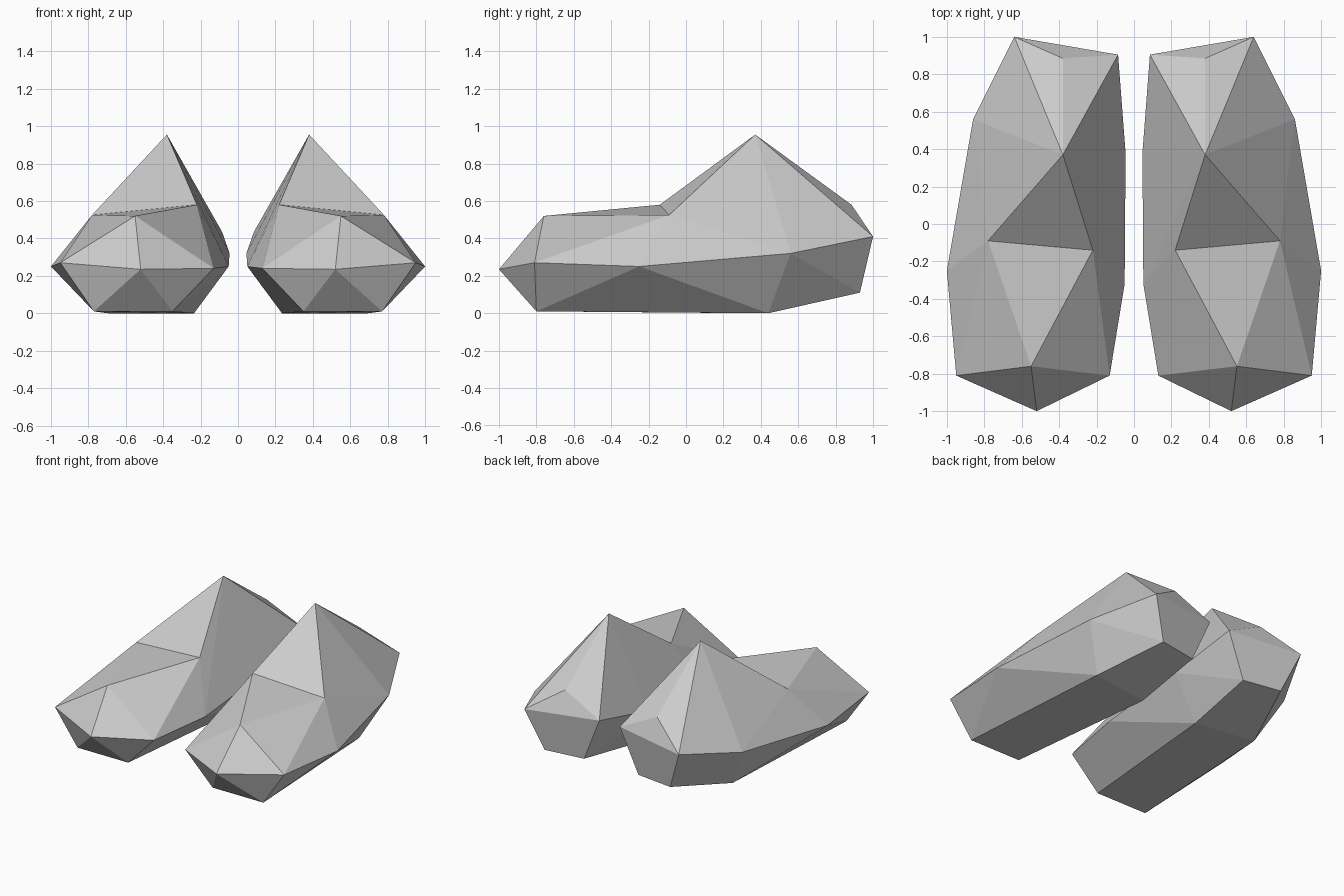
import bpy
import bmesh

default_cube = bpy.data.objects.get("Cube")
if default_cube:
    bpy.data.objects.remove(default_cube, do_unlink=True)

# One plain grey for both shoes
grey = bpy.data.materials.new("stone_grey")
grey.use_nodes = True
colour = (0.6, 0.6, 0.6, 1)
grey.diffuse_color = colour
grey.node_tree.nodes["Principled BSDF"].inputs["Base Color"].default_value = colour

# Corner points of the left shoe, grouped by level
points = {
    # sole
    "sole_toe_out": (.77, -.8, .01), "sole_toe_in": (.35, -.8, .01),
    "sole_arch_out": (.695, .44, 0), "sole_arch_in": (.235, .37, 0),
    "sole_heel_out": (.52, .93, .11), "sole_heel_in": (.225, .885, .105),
    # widest ring
    "toe_tip": (.52, -1, .235),
    "toe_out": (.95, -.81, .27), "toe_in": (.13, -.81, .24),
    "side_out": (1, -.25, .25), "side_in": (.05, -.32, .25),
    "ankle_out": (.86, .56, .32), "ankle_in": (.045, .38, .32),
    "heel_out": (.64, 1, .41), "heel_in": (.085, .905, .435),
    # upper ridge
    "toe_top": (.55, -.76, .52),
    "instep_out": (.78, -.09, .525), "instep_in": (.22, -.14, .58),
    "peak": (.38, .37, .955), "heel_top": (.38, .885, .58),
}

# Facets, each listed by its corners
facets = [
    # underside
    "sole_toe_out sole_toe_in sole_arch_in sole_arch_out",
    "sole_arch_out sole_arch_in sole_heel_in sole_heel_out",
    # front of the toe
    "toe_tip sole_toe_out sole_toe_in",
    "toe_tip toe_out toe_top",
    "toe_tip toe_in toe_top",
    # instep and shin
    "toe_top instep_out instep_in",
    "instep_out peak instep_in",
    # outer upper side
    "instep_out side_out ankle_out",
    "instep_out ankle_out peak",
    "peak ankle_out heel_out",
    # inner upper side
    "peak instep_in side_in",
    "peak side_in ankle_in",
    "peak ankle_in heel_in",
    # back
    "peak heel_out heel_top",
    "peak heel_top heel_in",
    "heel_out heel_in heel_top",
    "heel_out heel_in sole_heel_in sole_heel_out",
]

# Facets with the same layout on the outer and inner side
paired = [
    "toe_tip toe_# sole_toe_#",
    "toe_# toe_top instep_#",
    "toe_# side_# instep_#",
    "toe_# side_# sole_toe_#",
    "side_# sole_arch_# sole_toe_#",
    "side_# ankle_# sole_arch_#",
    "ankle_# sole_heel_# sole_arch_#",
    "ankle_# heel_# sole_heel_#",
]
for side in ("out", "in"):
    facets += [facet.replace("#", side) for facet in paired]


def build_shoe(name, mirror):
    """Faceted shoe; mirror is +1 for the left one and -1 for the right one."""
    bm = bmesh.new()
    corner = {key: bm.verts.new((x * mirror, y, z))
              for key, (x, y, z) in points.items()}
    for facet in facets:
        bm.faces.new([corner[key] for key in facet.split()])
    bmesh.ops.recalc_face_normals(bm, faces=bm.faces[:])
    mesh = bpy.data.meshes.new(name)
    bm.to_mesh(mesh)
    bm.free()
    mesh.materials.append(grey)
    shoe = bpy.data.objects.new(name, mesh)
    bpy.context.collection.objects.link(shoe)


build_shoe("left_shoe", 1)
build_shoe("right_shoe", -1)
